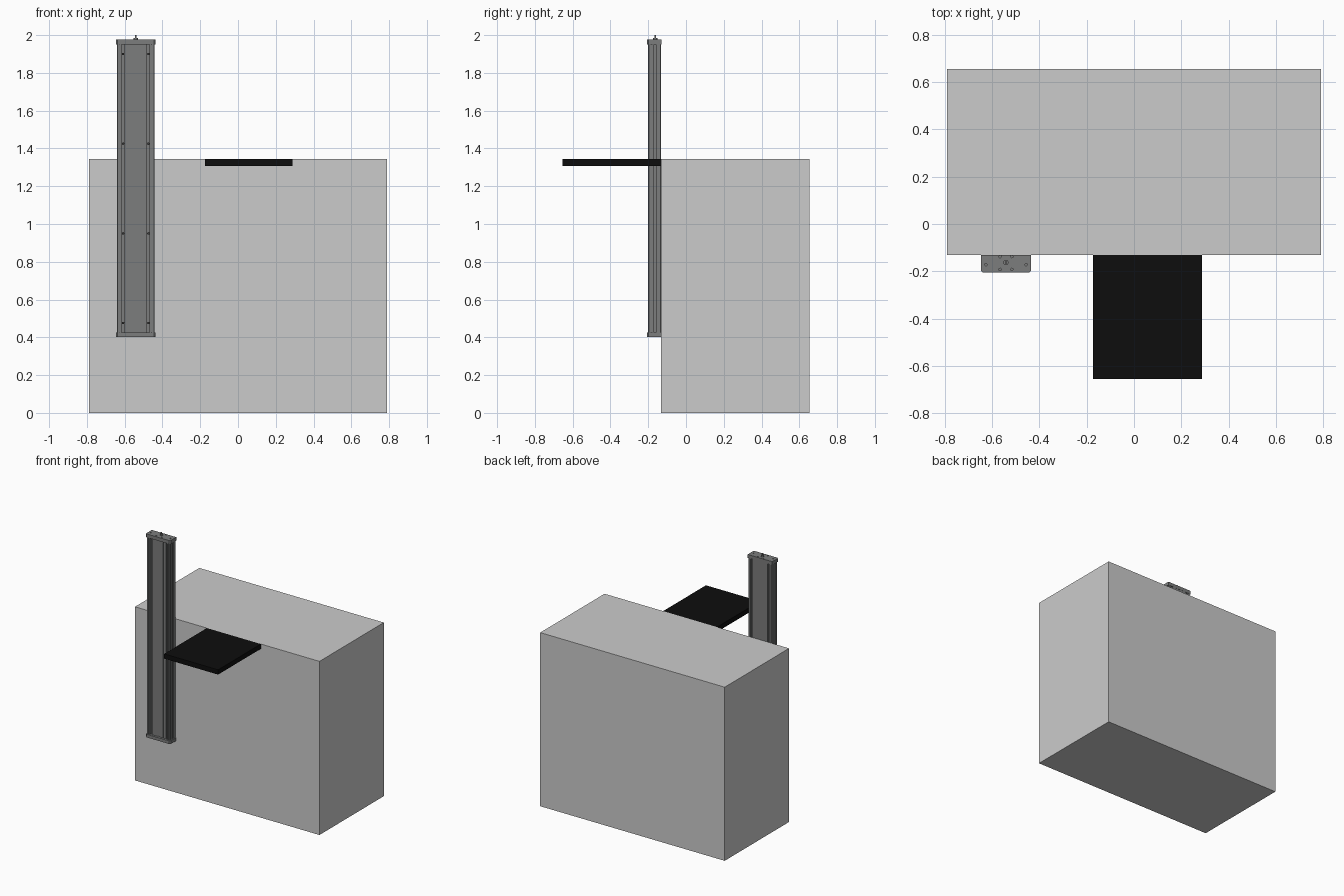
import bpy, bmesh, math
from mathutils import Vector

if "Cube" in bpy.data.objects:
    bpy.data.objects.remove(bpy.data.objects["Cube"])

def material(name, c):
    m = bpy.data.materials.new(name)
    m.diffuse_color = (*c, 1)
    m.use_nodes = True
    m.node_tree.nodes["Principled BSDF"].inputs["Base Color"].default_value = m.diffuse_color
    return m

BLACK = material("black", (0.004, 0.004, 0.004))
METAL = material("dark_metal", (0.2, 0.205, 0.205))
DARK = material("screw_dark", (0.05, 0.05, 0.05))

def finish(bm, name, mat):
    bmesh.ops.recalc_face_normals(bm, faces=bm.faces)
    me = bpy.data.meshes.new(name)
    bm.to_mesh(me)
    bm.free()
    ob = bpy.data.objects.new(name, me)
    bpy.context.collection.objects.link(ob)
    if mat:
        me.materials.append(mat)
    return ob

def prism(name, pts, z0, z1, mat=None):
    bm = bmesh.new()
    f = bm.faces.new([bm.verts.new((x, y, z0)) for x, y in pts])
    r = bmesh.ops.extrude_face_region(bm, geom=[f])
    vs = [v for v in r["geom"] if isinstance(v, bmesh.types.BMVert)]
    bmesh.ops.translate(bm, verts=vs, vec=(0, 0, z1 - z0))
    return finish(bm, name, mat)

def box(name, x0, x1, y0, y1, z0, z1, mat=None):
    return prism(name, [(x0, y0), (x1, y0), (x1, y1), (x0, y1)], z0, z1, mat)

def cylinders(name, items, mat=None):
    """items: (centre, radius, length, axis)"""
    bm = bmesh.new()
    for c, r, d, axis in items:
        rot = Vector((0, 0, 1)).rotation_difference(Vector(axis)).to_matrix().to_4x4()
        rot.translation = c
        bmesh.ops.create_cone(bm, cap_ends=True, segments=20, radius1=r, radius2=r, depth=d, matrix=rot)
    ob = finish(bm, name, mat)
    for p in ob.data.polygons:
        p.use_smooth = len(p.vertices) == 4
    return ob

def mirrored(half):
    """Half outline (x offset from column centre, y), front to back, mirrored."""
    return [(CX + x, y) for x, y in half] + [(CX - x, y) for x, y in reversed(half)]

CX = -0.5415

# Main cabinet block and projecting shelf
box("cabinet", -0.79, 0.79, -0.132, 0.655, 0, 1.344)
box("shelf", -0.174, 0.288, -0.655, -0.132, 1.307, 1.344, BLACK)

# Rail body: slotted extrusion with grooves on front, sides and back
front = [(0.012, -0.186), (0.012, -0.19), (0.034, -0.19), (0.034, -0.186), (0.038, -0.186),
         (0.038, -0.19), (0.060, -0.19), (0.060, -0.160), (0.074, -0.160), (0.074, -0.2),
         (0.082, -0.2), (0.082, -0.194), (0.087, -0.194), (0.087, -0.2), (0.096, -0.2)]
side = [(0.1, -0.196), (0.1, -0.188), (0.094, -0.188), (0.094, -0.178), (0.1, -0.178),
        (0.1, -0.170), (0.092, -0.170), (0.092, -0.158), (0.1, -0.158), (0.1, -0.136)]
back = [(0.096, -0.132), (0.080, -0.132), (0.080, -0.142), (0.066, -0.142), (0.066, -0.132)]
prism("rail_body", mirrored(front + side + back), 0.42, 1.955, METAL)

# End plates with chamfered front corners
plate = [(0.096, -0.206), (0.105, -0.199), (0.105, -0.131)]
prism("bottom_end_plate", mirrored(plate), 0.402, 0.426, METAL)
top = prism("top_end_plate", mirrored(plate), 1.95, 1.977, METAL)

# Small screw holes in the plates
spots = [(s * x, y) for s in (-1, 1) for x, y in ((0.085, -0.172), (0.025, -0.138), (0.025, -0.192))]
cut = cylinders("hole_cutter", [((CX + x, y, 1.977), 0.005, 0.016, (0, 0, 1)) for x, y in spots])
cut.hide_render = True
cut.hide_viewport = True
mod = top.modifiers.new("holes", 'BOOLEAN')
mod.operation = 'DIFFERENCE'
mod.object = cut

# Drive shaft with collar
cylinders("drive_shaft", [((CX, -0.163, 1.978), 0.011, 0.012, (0, 0, 1)),
                          ((CX, -0.163, 1.985), 0.005, 0.03, (0, 0, 1))], METAL)

# Mounting screws sunk in the front grooves
cylinders("mounting_screws", [((CX + s * 0.067, -0.166, z), 0.0065, 0.014, (0, 1, 0))
                              for s in (-1, 1) for z in (0.476, 0.95, 1.425, 1.9)], DARK)
